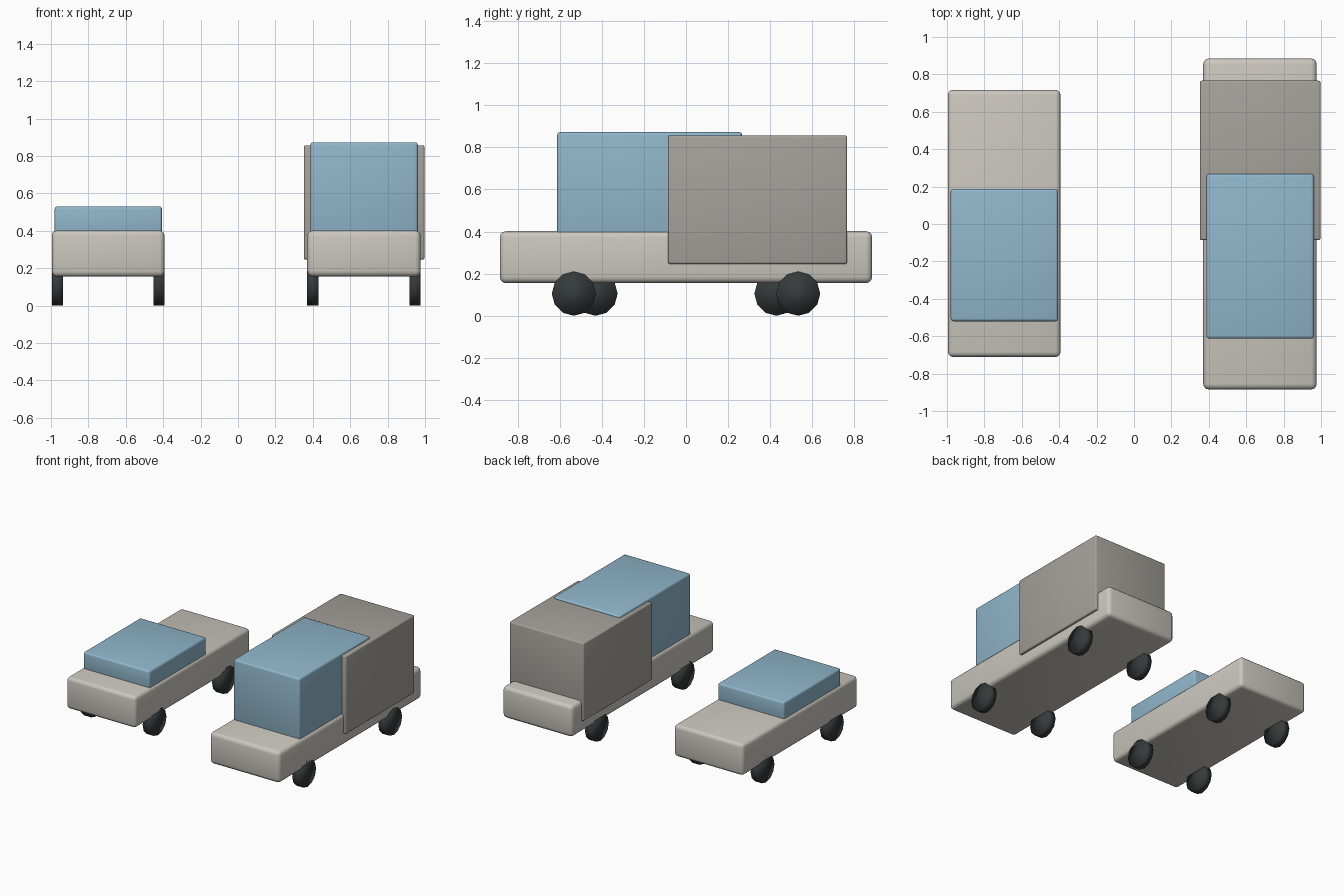
import bpy, math

if "Cube" in bpy.data.objects:
    bpy.data.objects.remove(bpy.data.objects["Cube"])


def material(name, color):
    m = bpy.data.materials.new(name)
    m.diffuse_color = (*color, 1)
    m.use_nodes = True
    m.node_tree.nodes["Principled BSDF"].inputs["Base Color"].default_value = m.diffuse_color
    return m


BODY = material("warm light grey", (0.60, 0.57, 0.52))
CARGO = material("warm mid grey", (0.38, 0.36, 0.33))
BLUE = material("soft blue", (0.28, 0.47, 0.60))
TYRE = material("dark tyre", (0.035, 0.042, 0.042))


def rounded_box(name, x, y, z, bevel, mat):
    """Box spanning the given (min, max) ranges, with bevelled edges."""
    spans = (x, y, z)
    bpy.ops.mesh.primitive_cube_add(size=1, location=[(a + b) / 2 for a, b in spans])
    ob = bpy.context.object
    ob.name = name
    ob.scale = [b - a for a, b in spans]
    bpy.ops.object.transform_apply(location=False, rotation=False, scale=True)
    mod = ob.modifiers.new("rounded edges", 'BEVEL')
    mod.width = bevel
    mod.segments = 3
    bpy.ops.object.modifier_apply(modifier=mod.name)
    bpy.ops.object.shade_smooth_by_angle(angle=math.radians(35))
    ob.data.materials.append(mat)


def wheels(prefix, x_min, x_max, axle, radius=0.105, width=0.06):
    """Four soft-shaded wheels, flush with the body sides."""
    for side, x in (("left", x_min + width / 2), ("right", x_max - width / 2)):
        for end, y in (("front", -axle), ("rear", axle)):
            bpy.ops.mesh.primitive_cylinder_add(
                vertices=12, radius=radius, depth=width,
                location=(x, y, radius), rotation=(0, math.pi / 2, 0))
            ob = bpy.context.object
            ob.name = f"{prefix}_{end}_{side}_wheel"
            bpy.ops.object.shade_smooth()
            ob.data.materials.append(TYRE)


# Small car
rounded_box("car_body", (-0.995, -0.393), (-0.711, 0.717), (0.155, 0.402), 0.027, BODY)
rounded_box("car_cabin", (-0.98, -0.406), (-0.52, 0.188), (0.37, 0.53), 0.015, BLUE)
wheels("car", -0.995, -0.393, 0.43)

# Truck
rounded_box("truck_body", (0.37, 0.977), (-0.885, 0.885), (0.155, 0.402), 0.03, BODY)
rounded_box("truck_cabin", (0.387, 0.962), (-0.613, 0.267), (0.37, 0.873), 0.015, BLUE)
rounded_box("truck_cargo_box", (0.352, 0.997), (-0.086, 0.766), (0.246, 0.857), 0.01, CARGO)
wheels("truck", 0.37, 0.977, 0.533)
